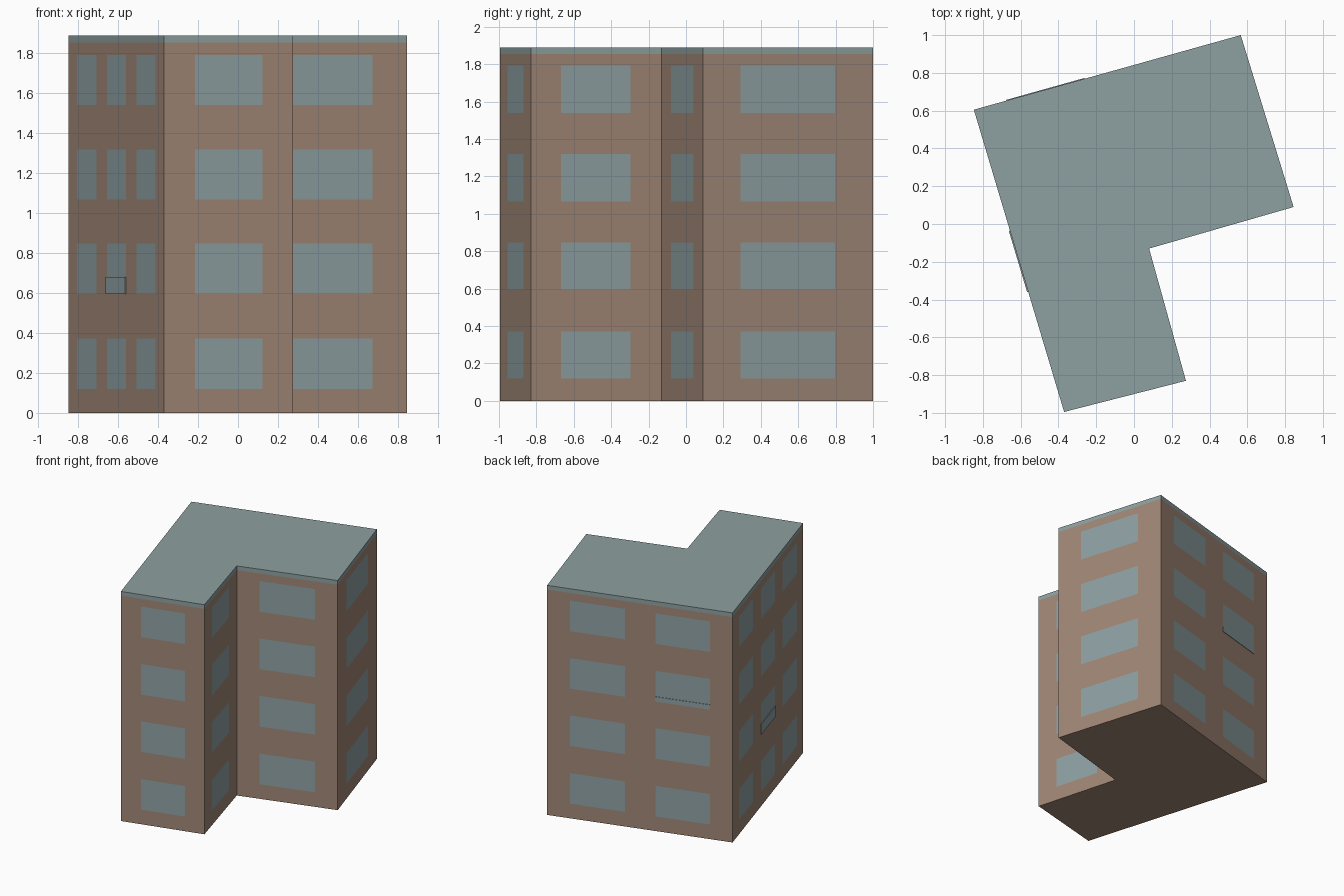
import bpy
import bmesh
from mathutils import Vector

cube = bpy.data.objects.get("Cube")
if cube:
    bpy.data.objects.remove(cube, do_unlink=True)


def make_material(name, rgb):
    mat = bpy.data.materials.new(name)
    mat.use_nodes = True
    colour = (*rgb, 1)
    mat.diffuse_color = colour
    mat.node_tree.nodes["Principled BSDF"].inputs["Base Color"].default_value = colour
    return mat


brick = make_material("warm brown wall", (0.35, 0.24, 0.18))
glass = make_material("grey blue glass", (0.27, 0.35, 0.36))
roof_grey = make_material("grey green roof", (0.27, 0.35, 0.35))

EAVES, TOP = 1.855, 1.89
SILLS = [0.12, 0.595, 1.067, 1.54]
WINDOW_HEIGHT = 0.252

# L-shaped plan, counter-clockwise, with the window spans along each wall
corners = [Vector(p) for p in [(-0.37, -0.995), (0.275, -0.83), (0.08, -0.13),
                               (0.845, 0.09), (0.565, 1.0), (-0.848, 0.605)]]
spans = [
    [(0.24, 0.765)],
    [(0.23, 0.76)],
    [(0.225, 0.775)],
    [(0.22, 0.777)],
    [(0.124, 0.42), (0.584, 0.878)],
    [(0.09, 0.292), (0.4, 0.602), (0.71, 0.912)],
]


def new_object(name, bm, materials):
    mesh = bpy.data.meshes.new(name)
    bm.to_mesh(mesh)
    bm.free()
    for mat in materials:
        mesh.materials.append(mat)
    obj = bpy.data.objects.new(name, mesh)
    bpy.context.collection.objects.link(obj)
    return obj


def wall_ends(i):
    return corners[i], corners[(i + 1) % len(corners)]


# Walls with flush window panes cut into a grid of faces
bm = bmesh.new()
levels = [0] + [z for s in SILLS for z in (s, s + WINDOW_HEIGHT)] + [EAVES]
for i, wall_spans in enumerate(spans):
    a, b = wall_ends(i)
    stops = [0] + [u for span in wall_spans for u in span] + [1]
    grid = [[bm.verts.new((*a.lerp(b, u), z)) for u in stops] for z in levels]
    for row in range(len(levels) - 1):
        for col in range(len(stops) - 1):
            face = bm.faces.new((grid[row][col], grid[row][col + 1],
                                 grid[row + 1][col + 1], grid[row + 1][col]))
            face.material_index = int(row % 2 == 1 and col % 2 == 1)
bmesh.ops.remove_doubles(bm, verts=bm.verts, dist=0.0005)
base_edges = [e for e in bm.edges if e.is_boundary and e.verts[0].co.z + e.verts[1].co.z < 0.01]
bmesh.ops.contextual_create(bm, geom=base_edges)
bmesh.ops.recalc_face_normals(bm, faces=bm.faces)
new_object("walls", bm, [brick, glass])

# Flat roof slab flush with the walls
bm = bmesh.new()
slab = bm.faces.new([bm.verts.new((*c, EAVES)) for c in corners])
result = bmesh.ops.extrude_face_region(bm, geom=[slab])
for v in result["geom"]:
    if isinstance(v, bmesh.types.BMVert):
        v.co.z = TOP
bmesh.ops.recalc_face_normals(bm, faces=bm.faces)
new_object("roof_slab", bm, [roof_grey])


# Thin panes standing just proud of a window
def add_plate(name, wall, span, z0, z1, depth):
    a, b = wall_ends(wall)
    along = (b - a).normalized()
    out = Vector((along.y, -along.x)) * depth
    bm = bmesh.new()
    for u in span:
        for offset in (Vector((0, 0)), out):
            for z in (z0, z1):
                bm.verts.new((*(a.lerp(b, u) + offset), z))
    bmesh.ops.convex_hull(bm, input=bm.verts)
    bmesh.ops.dissolve_limit(bm, angle_limit=0.01, verts=bm.verts, edges=bm.edges)
    new_object(name, bm, [glass])


add_plate("side_window_panel", 5, spans[5][1], SILLS[1], 0.68, 0.006)
add_plate("back_window_panel", 4, spans[4][1], SILLS[2], SILLS[2] + 0.04, 0.004)
